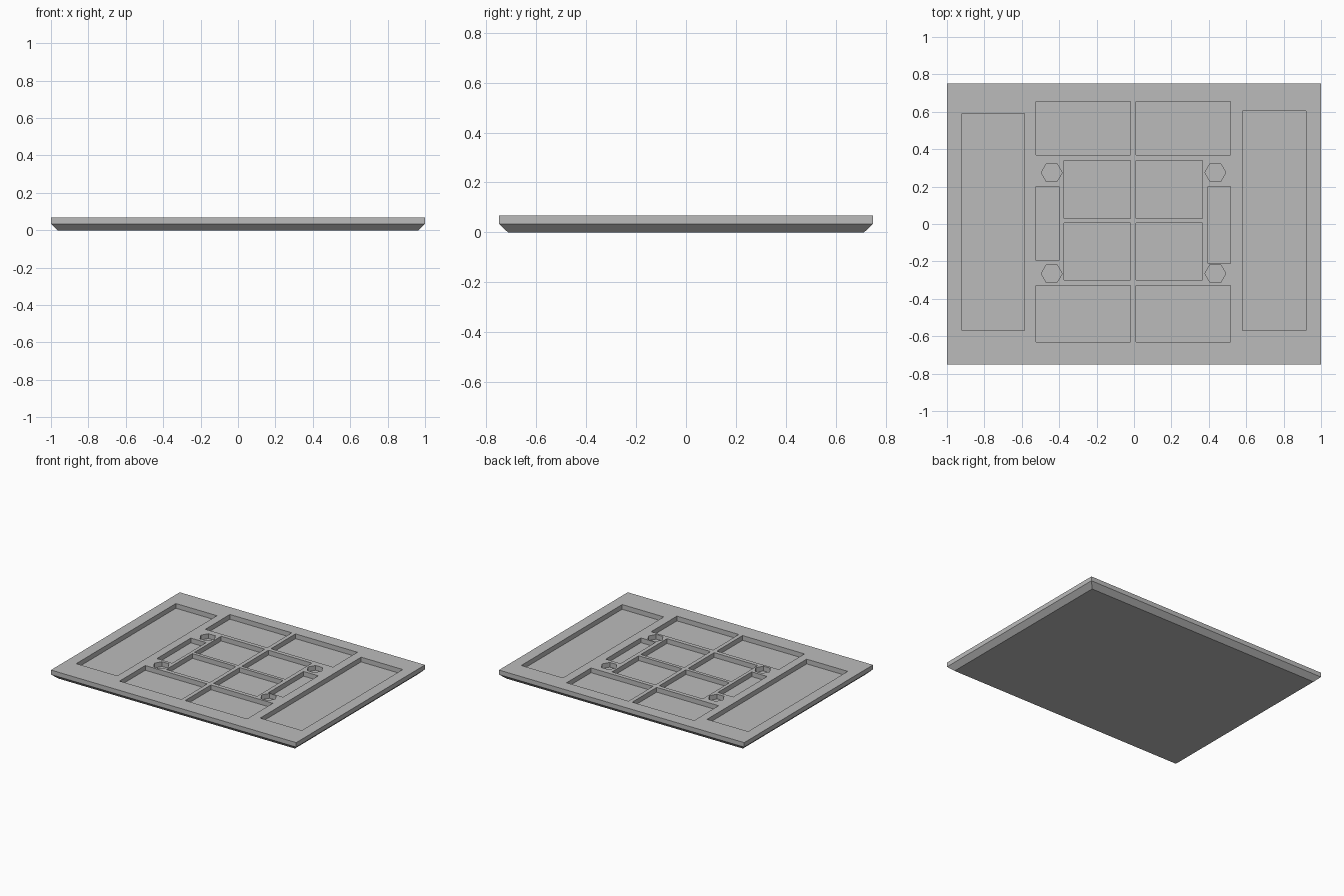
import bpy, bmesh
from mathutils import Matrix

if "Cube" in bpy.data.objects:
    bpy.data.objects.remove(bpy.data.objects["Cube"], do_unlink=True)

TOP, RIM, CHAMFER = 0.067, 0.034, 0.036
FLOOR = 0.032      # height of the pocket floors
HALF_X, HALF_Y = 1.0, 0.75

grey = bpy.data.materials.new("plain grey")
grey.use_nodes = True
colour = (0.5, 0.5, 0.5, 1)
grey.diffuse_color = colour
grey.node_tree.nodes["Principled BSDF"].inputs["Base Color"].default_value = colour


def make_object(name, bm):
    bmesh.ops.recalc_face_normals(bm, faces=bm.faces)
    mesh = bpy.data.meshes.new(name)
    bm.to_mesh(mesh)
    bm.free()
    mesh.materials.append(grey)
    obj = bpy.data.objects.new(name, mesh)
    bpy.context.collection.objects.link(obj)
    return obj


# Tray body: a slab whose lower edge is chamfered inward
bm = bmesh.new()
rings = []
for z, inset in ((0, CHAMFER), (RIM, 0), (TOP, 0)):
    x, y = HALF_X - inset, HALF_Y - inset
    rings.append([bm.verts.new((sx * x, sy * y, z))
                  for sx, sy in ((-1, -1), (1, -1), (1, 1), (-1, 1))])
for low, high in zip(rings, rings[1:]):
    for i in range(4):
        j = (i + 1) % 4
        bm.faces.new((low[i], low[j], high[j], high[i]))
bm.faces.new(rings[0])
bm.faces.new(rings[-1])
tray = make_object("tray", bm)

# Pocket layout: x and y ranges of the rectangular recesses
pockets = [(-0.92, -0.585, -0.57, 0.59), (0.58, 0.92, -0.57, 0.605),
           (-0.525, -0.4, -0.195, 0.2), (0.395, 0.515, -0.21, 0.2)]
for y0, y1 in ((0.37, 0.655), (-0.63, -0.33)):       # outer card rows
    pockets += [(-0.525, -0.02, y0, y1), (0.01, 0.515, y0, y1)]
for y0, y1 in ((0.03, 0.34), (-0.3, 0.005)):         # inner card rows
    pockets += [(-0.375, -0.02, y0, y1), (0.01, 0.365, y0, y1)]

# Cutter: all boxes and hexagonal prisms in one mesh
cut_top = TOP + 0.05
depth, mid = cut_top - FLOOR, (cut_top + FLOOR) / 2
bm = bmesh.new()
for x0, x1, y0, y1 in pockets:
    place = Matrix.Translation(((x0 + x1) / 2, (y0 + y1) / 2, mid))
    bmesh.ops.create_cube(bm, size=1, matrix=place @ Matrix.Diagonal((x1 - x0, y1 - y0, depth, 1)))
for x in (-0.44, 0.435):
    for y in (-0.265, 0.275):
        # Hexagon points lie along x
        place = Matrix.Translation((x, y, mid)) @ Matrix.Rotation(1.5707963, 4, 'Z')
        bmesh.ops.create_cone(bm, cap_ends=True, segments=6, radius1=0.056,
                              radius2=0.056, depth=depth, matrix=place)
cutter = make_object("pocket_cutter", bm)
cutter.hide_render = True

# Carve the pockets and discard the cutter
carve = tray.modifiers.new("pockets", 'BOOLEAN')
carve.operation = 'DIFFERENCE'
carve.solver = 'EXACT'
carve.object = cutter
bpy.context.view_layer.objects.active = tray
bpy.ops.object.modifier_apply(modifier=carve.name)
bpy.data.objects.remove(cutter, do_unlink=True)
